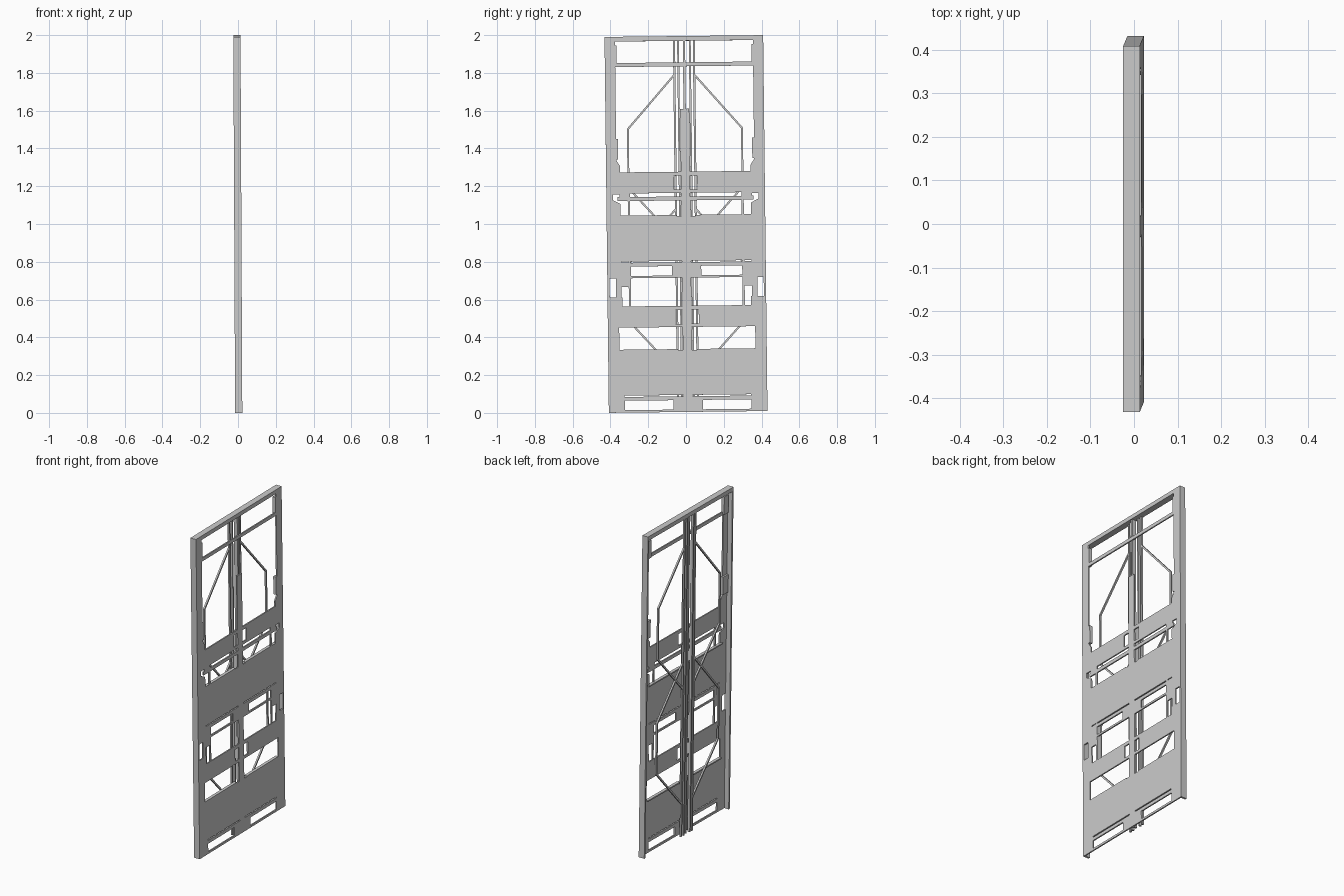
import bpy, bmesh, math
from mathutils import Matrix, Vector

cube = bpy.data.objects.get("Cube")
if cube:
    bpy.data.objects.remove(cube, do_unlink=True)

metal = bpy.data.materials.new("light grey metal")
metal.use_nodes = True
grey = (0.6, 0.6, 0.6, 1)
metal.diffuse_color = grey
metal.node_tree.nodes["Principled BSDF"].inputs["Base Color"].default_value = grey

# The whole frame leans very slightly about its centre
LEAN = (Matrix.Translation((-0.001, 0, 1)) @ Matrix.Rotation(-0.0048, 4, 'Y')
        @ Matrix.Rotation(0.0115, 4, 'X') @ Matrix.Translation((0, 0, -1)))
BACK, FACE = -0.019, 0.019      # depth range of the frame
SKIN = 0.011                    # inner side of the face plates
LOW, TOP = 0.005, 1.995
PITCH = 0.71                    # height step between the two bays
EDGE = 0.42                     # half width


def finish(name, bm):
    bmesh.ops.recalc_face_normals(bm, faces=bm.faces)
    bm.transform(LEAN)
    mesh = bpy.data.meshes.new(name)
    bm.to_mesh(mesh)
    bm.free()
    mesh.materials.append(metal)
    obj = bpy.data.objects.new(name, mesh)
    bpy.context.collection.objects.link(obj)
    return obj


def plate(name, outline, x0=SKIN, x1=FACE):
    """Extrude a (y, z) outline through the depth."""
    bm = bmesh.new()
    face = bm.faces.new([bm.verts.new((x0, y, z)) for y, z in outline])
    new = bmesh.ops.extrude_face_region(bm, geom=[face])["geom"]
    bmesh.ops.translate(bm, vec=(x1 - x0, 0, 0),
                        verts=[v for v in new if isinstance(v, bmesh.types.BMVert)])
    return finish(name, bm)


def box(name, y0, y1, z0, z1, x0=SKIN, x1=FACE):
    return plate(name, [(y0, z0), (y1, z0), (y1, z1), (y0, z1)], x0, x1)


def pair(name, y0, y1, z0, z1, x0=SKIN, x1=FACE):
    for side, s in (("front", -1), ("back", 1)):
        box(f"{side}_{name}", s * y0, s * y1, z0, z1, x0, x1)


def rod(name, points, x=-0.013, r=0.005):
    """Square bent rod following (y, z) points."""
    bm = bmesh.new()
    for (ya, za), (yb, zb) in zip(points, points[1:]):
        a, b = Vector((x, ya, za)), Vector((x, yb, zb))
        d = b - a
        m = (Matrix.Translation((a + b) / 2) @ d.to_track_quat('Z', 'X').to_matrix().to_4x4()
             @ Matrix.Diagonal((2 * r, 2 * r, d.length + r, 1)))
        bmesh.ops.create_cube(bm, size=1, matrix=m)
    return finish(name, bm)


# Outer frame
box("top_rail", -EDGE, EDGE, 1.97, TOP, BACK, FACE)
pair("side_wall", 0.408, EDGE, LOW, TOP, BACK, FACE)
box("upper_cross_bar", -0.40, 0.40, 1.835, 1.856)
box("bottom_sill", -EDGE, EDGE, LOW, 0.016)

# Stile face plates
upper_stile = [(EDGE, 1.16), (EDGE, TOP), (0.365, TOP), (0.365, 1.34),
               (0.345, 1.31), (0.345, 1.16)]
lower_stile = [(EDGE, 0.715), (EDGE, 1.17), (0.385, 1.17), (0.385, 1.13),
               (0.345, 1.11), (0.345, 0.715)]
for side, s in (("front", -1), ("back", 1)):
    plate(f"{side}_upper_stile", [(s * y, z) for y, z in upper_stile])
    plate(f"{side}_middle_stile", [(s * y, z) for y, z in lower_stile])
pair("base_stile", 0.36, EDGE, LOW, 0.46)
pair("inner_post", 0.345, 0.375, 0.56, 0.72)
pair("post_foot", 0.34, EDGE, 0.56, 0.615)
pair("guide_rail", 0.295, 0.307, 0.565, 1.17)
pair("guide_head", 0.30, 0.35, 1.13, 1.17)
pair("guide_shoe", 0.30, 0.35, 0.67, 0.80)

# Hinge brackets on the upper stiles
pair("top_bracket", 0.357, 0.40, 1.84, 1.95, 0.0, FACE)
pair("lower_bracket", 0.355, 0.405, 1.345, 1.455, 0.0, FACE)

# Two matching bays
for bay, dz in (("lower", 0), ("upper", PITCH)):
    # Cross rail with a slot on each side of the centre
    pair(f"{bay}_rail", 0.062, EDGE, 0.455 + dz, 0.567 + dz)
    box(f"{bay}_rail_top_strip", -0.062, 0.062, 0.546 + dz, 0.567 + dz)
    box(f"{bay}_rail_bottom_strip", -0.062, 0.062, 0.455 + dz, 0.472 + dz)
    # Large panel with a folded lip
    box(f"{bay}_panel", -0.414, 0.414, 0.095 + dz, 0.333 + dz)
    box(f"{bay}_panel_lip", -0.36, -0.05, 0.330 + dz, 0.338 + dz, 0.0, FACE)
    box(f"{bay}_panel_lip_back", 0.05, 0.36, 0.330 + dz, 0.338 + dz, 0.0, FACE)
    # Narrow windows under the panel
    box(f"{bay}_window_head", -0.36, 0.36, 0.068 + dz, 0.088 + dz)
    box(f"{bay}_window_sill", -0.36, 0.36, 0.006 + dz, 0.018 + dz)
    box(f"{bay}_window_block", -0.078, 0.078, 0.010 + dz, 0.075 + dz)
    # Bent bracing rods
    for side, s in (("front", -1), ("back", 1)):
        path = [(0.053, 1.08), (0.302, 0.796), (0.302, 0.483), (0.053, 0.21)]
        rod(f"{side}_{bay}_brace", [(s * y, z + dz) for y, z in path])
pair("base_corner", 0.335, EDGE, LOW, 0.10)
box("middle_tie_bar", -0.36, 0.36, 1.125, 1.146)

# Centre post and the slim vertical bars behind it
box("centre_post", -0.024, 0.024, LOW, 1.61)
box("centre_bar", -0.006, 0.006, LOW, 1.97, -0.012, 0.012)
pair("slim_bar", 0.026, 0.036, LOW, 1.97, BACK, -0.003)
pair("long_rod", 0.047, 0.058, LOW, 1.97, -0.018, -0.008)
